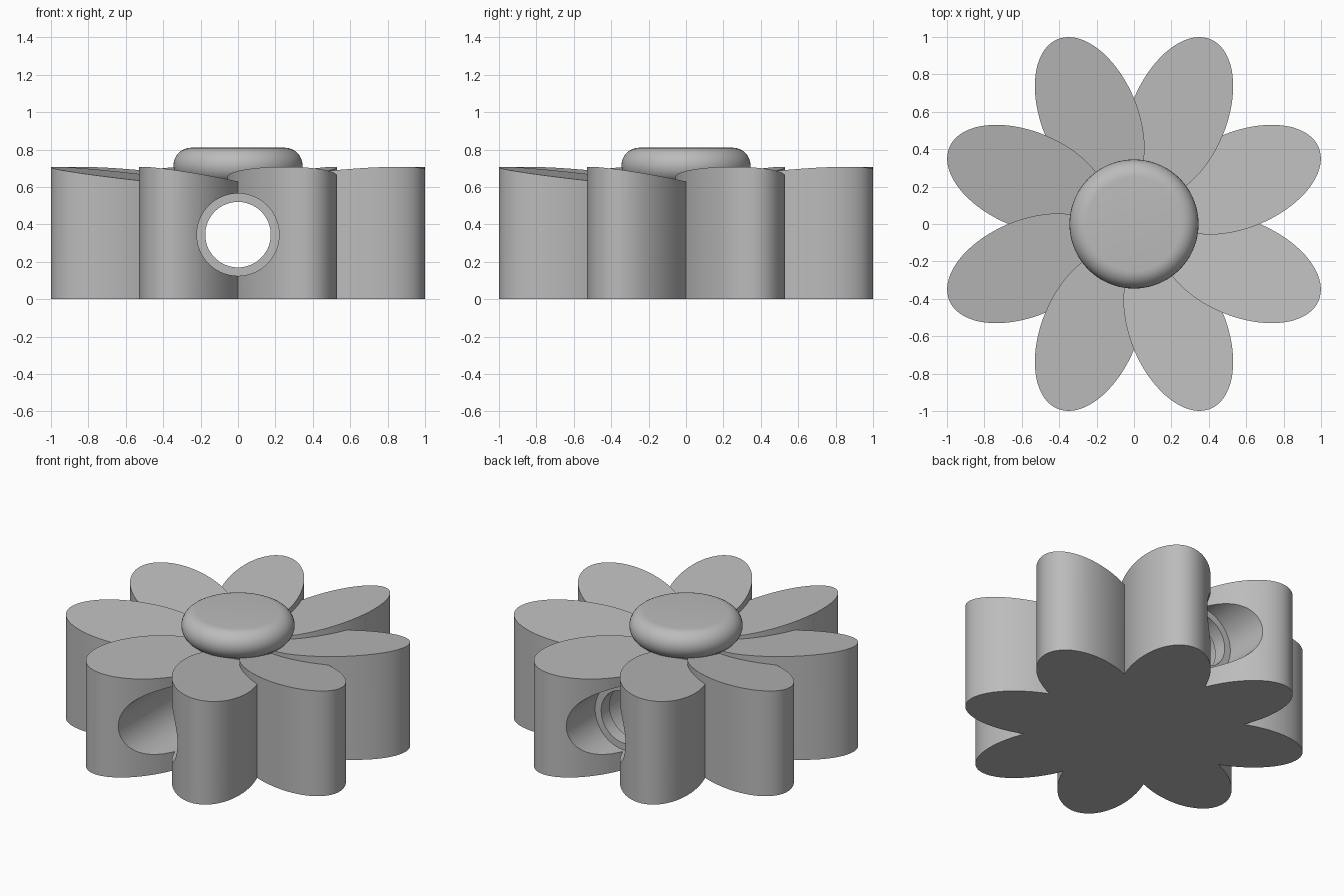
import bpy, bmesh, math
from mathutils import Matrix, Vector

if "Cube" in bpy.data.objects:
    bpy.data.objects.remove(bpy.data.objects["Cube"])

grey = bpy.data.materials.new("plain grey")
grey.diffuse_color = (0.5, 0.5, 0.5, 1)
grey.use_nodes = True
grey.node_tree.nodes["Principled BSDF"].inputs["Base Color"].default_value = grey.diffuse_color


def add_object(name, bm):
    bmesh.ops.recalc_face_normals(bm, faces=bm.faces)
    mesh = bpy.data.meshes.new(name)
    bm.to_mesh(mesh)
    bm.free()
    mesh.materials.append(grey)
    obj = bpy.data.objects.new(name, mesh)
    bpy.context.collection.objects.link(obj)
    return obj


def activate(obj):
    bpy.ops.object.select_all(action='DESELECT')
    obj.select_set(True)
    bpy.context.view_layer.objects.active = obj


def combine(target, tool, operation):
    mod = target.modifiers.new("cut", 'BOOLEAN')
    mod.operation = operation
    mod.solver = 'EXACT'
    mod.object = tool
    activate(target)
    bpy.ops.object.modifier_apply(modifier=mod.name)
    bpy.data.objects.remove(tool)


def petal(angle, sides=72):
    # upright elliptical prism whose top twists down sideways and rises outward
    bm = bmesh.new()
    rot = Matrix.Rotation(angle, 3, 'Z')
    low, high = [], []
    for i in range(sides):
        t = math.tau * i / sides
        u, v = 0.619 + 0.45 * math.cos(t), 0.257 * math.sin(t)
        low.append(bm.verts.new(rot @ Vector((u, v, 0))))
        high.append(bm.verts.new(rot @ Vector((u, v, 0.598 + 0.095 * u - 0.11 * v))))
    bm.faces.new(low)
    bm.faces.new(high)
    for i in range(sides):
        j = (i + 1) % sides
        bm.faces.new((low[i], low[j], high[j], high[i]))
    return add_object("petal", bm)


def lathe(name, profile, steps=72):
    # solid of revolution around z from (radius, height) points
    bm = bmesh.new()
    verts = [bm.verts.new((r, 0, z)) for r, z in profile]
    edges = [bm.edges.new(pair) for pair in zip(verts, verts[1:])]
    bmesh.ops.spin(bm, geom=verts + edges, cent=(0, 0, 0), axis=(0, 0, 1),
                   angle=math.tau, steps=steps)
    bmesh.ops.remove_doubles(bm, verts=bm.verts, dist=1e-5)
    return add_object(name, bm)


# Flower body: solid core joined with eight petals
body = lathe("petals", [(0, 0), (0.28, 0), (0.28, 0.65), (0, 0.65)])
for k in range(8):
    combine(body, petal(math.radians(22.5 + 45 * k)), 'UNION')

# Cord hole from front to back, narrowed by a lip near the back
hole = lathe("hole_cutter", [(0, -1.3), (0.22, -1.3), (0.22, 0.56), (0.175, 0.56),
                             (0.175, 0.65), (0.22, 0.65), (0.22, 1.3), (0, 1.3)])
hole.data.transform(Matrix.Translation((0, 0, 0.345)) @ Matrix.Rotation(-math.pi / 2, 4, 'X'))
combine(body, hole, 'DIFFERENCE')

# Rounded button in the middle
rim = [(0.25 + 0.095 * math.cos(a), 0.715 + 0.095 * math.sin(a))
       for a in (math.pi * (i / 16 - 0.5) for i in range(17))]
button = lathe("flower_centre", [(0, 0.62)] + rim + [(0, 0.81)])

for obj in (body, button):
    activate(obj)
    bpy.ops.object.shade_smooth_by_angle(angle=math.radians(30))
